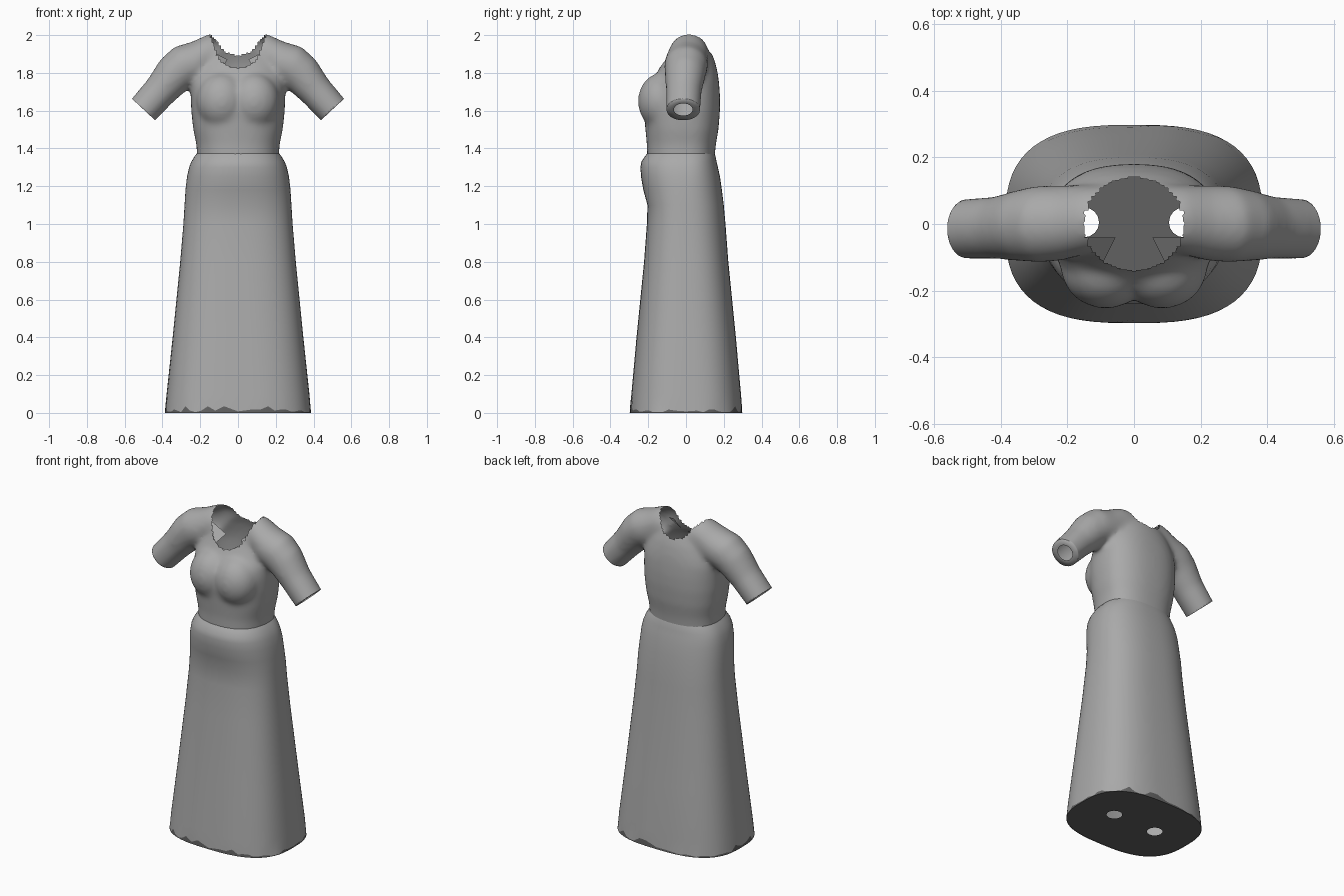
import bpy, bmesh, math, random
from mathutils import Vector

cube = bpy.data.objects.get("Cube")
if cube:
    bpy.data.objects.remove(cube)


def material(name, value):
    mat = bpy.data.materials.new(name)
    mat.use_nodes = True
    colour = (value, value, value, 1)
    mat.diffuse_color = colour
    mat.node_tree.nodes["Principled BSDF"].inputs["Base Color"].default_value = colour
    return mat


cloth = material("grey cloth", .4)
lining = material("dark lining", .12)


def section(bm, z, half_width, front, back, power, count=64):
    """Rounded-box ring with separate front and back depths."""
    ring = []
    for i in range(count):
        a = 2 * math.pi * i / count
        c, s = math.cos(a), math.sin(a)
        x = half_width * math.copysign(abs(c) ** (2 / power), c)
        y = (back if s > 0 else front) * abs(s) ** (2 / power)
        ring.append(bm.verts.new((x, y if s > 0 else -y, z)))
    return ring


def circle(bm, centre, axis, radius, depth, count=32):
    """Oval ring around an axis in the xz plane; depth is its y radius."""
    side = Vector((-axis.z, 0, axis.x))
    return [bm.verts.new(centre + side * radius * math.cos(a) + Vector((0, depth * math.sin(a), 0)))
            for a in (2 * math.pi * i / count for i in range(count))]


def loft(bm, rings, capped=True):
    for low, high in zip(rings, rings[1:]):
        for i in range(len(low)):
            j = (i + 1) % len(low)
            bm.faces.new((low[i], low[j], high[j], high[i]))
    if capped:
        bm.faces.new(rings[0][::-1])
        bm.faces.new(rings[-1])


def finish(bm, name, mats, angle=40):
    mesh = bpy.data.meshes.new(name)
    bm.to_mesh(mesh)
    bm.free()
    obj = bpy.data.objects.new(name, mesh)
    bpy.context.collection.objects.link(obj)
    for mat in mats:
        mesh.materials.append(mat)
    bpy.ops.object.select_all(action='DESELECT')
    obj.select_set(True)
    bpy.context.view_layer.objects.active = obj
    bpy.ops.object.shade_smooth_by_angle(angle=math.radians(angle))
    return obj


# Skirt: height, half width, front depth, back depth, squareness
skirt = [
    (0, .387, .298, .298, 2.8), (.015, .386, .297, .297, 2.8), (.1, .378, .289, .291, 2.8),
    (.4, .346, .262, .264, 2.7), (.8, .306, .222, .224, 2.6),
    (1, .289, .207, .209, 2.5), (1.1, .283, .204, .2, 2.5),
    (1.18, .278, .226, .19, 2.4), (1.25, .27, .238, .18, 2.4),
    (1.3, .259, .241, .169, 2.4), (1.33, .247, .236, .162, 2.4),
    (1.36, .229, .216, .156, 2.4), (1.38, .212, .2, .148, 2.4),
]
bm = bmesh.new()
rings = [section(bm, *row) for row in skirt]
loft(bm, rings, capped=False)
bmesh.ops.recalc_face_normals(bm, faces=bm.faces)
# Ragged dark hem edge
random.seed(4)
for v in rings[1]:
    v.co.z = random.choice((.004, .008, .012, .018, .035))
for f in bm.faces:
    f.material_index = int(any(v in rings[0] for v in f.verts))
finish(bm, "skirt", [cloth, lining])

# Hem floor with two leg openings
bm = bmesh.new()
loops = [section(bm, .003, .386, .297, .297, 2.8)]
for sx in (-1, 1):
    loops.append([bm.verts.new((sx * .15 + .045 * math.cos(a), .005 + .045 * math.sin(a), .003))
                  for a in (math.pi * i / 8 for i in range(16))])
edges = [bm.edges.new((r[i], r[(i + 1) % len(r)])) for r in loops for i in range(len(r))]
bmesh.ops.triangle_fill(bm, use_beauty=True, edges=edges, normal=(0, 0, -1))
finish(bm, "hem_floor", [lining])

# Bodice volume: torso, bust, shoulders and sleeves fused into one skin
torso = [
    (1.2, .22, .2, .15, 2.4), (1.36, .217, .207, .152, 2.4),
    (1.42, .22, .207, .158, 2.4), (1.5, .237, .215, .172, 2.4),
    (1.6, .248, .224, .18, 2.4), (1.68, .25, .222, .18, 2.4),
    (1.75, .25, .188, .175, 2.4), (1.8, .24, .154, .168, 2.3),
    (1.86, .22, .122, .154, 2.2), (1.92, .19, .1, .13, 2.1),
    (1.97, .15, .07, .1, 2),
]
bm = bmesh.new()
loft(bm, [section(bm, *row) for row in torso])
cuff = Vector((.5, -.015, 1.606))
cuff_axis = Vector((.68, 0, -.73)).normalized()
sleeve = [  # x, y, z, axis tilt in degrees, radius, y radius
    (.08, .02, 1.9, 5, .11, .1), (.15, .012, 1.897, 5, .108, .105),
    (.22, .003, 1.855, 12, .113, .114), (.285, 0, 1.836, 28, .115, .116),
    (.34, -.004, 1.79, 42, .108, .108), (.41, -.011, 1.706, 47, .091, .095),
    (.53, -.016, 1.573, 47, .084, .09),
]
for sx in (-1, 1):
    rings = []
    for x, y, z, tilt, radius, depth in sleeve:
        t = math.radians(tilt)
        axis = Vector((sx * math.cos(t), 0, -math.sin(t)))
        rings.append(circle(bm, Vector((sx * x, y, z)), axis, radius, depth))
    loft(bm, rings)
    bust = bmesh.ops.create_uvsphere(bm, u_segments=32, v_segments=16, radius=1)["verts"]
    for v in bust:
        v.co = Vector((v.co.x * .135 + sx * .085, v.co.y * .125 - .13, v.co.z * .15 + 1.65))
bmesh.ops.recalc_face_normals(bm, faces=bm.faces)
volume = finish(bm, "bodice_volume", [cloth])
remesh = volume.modifiers.new("fuse", 'REMESH')
remesh.mode = 'VOXEL'
remesh.voxel_size = .012
soften = volume.modifiers.new("soften", 'SMOOTH')
soften.factor = .5
soften.iterations = 22
fused = volume.evaluated_get(bpy.context.evaluated_depsgraph_get())
bm = bmesh.new()
bm.from_mesh(fused.to_mesh())
bpy.data.objects.remove(volume)


def cut(faces, point, normal):
    """Trim the given faces beyond a plane and return the open edge."""
    geom = set(faces)
    for f in faces:
        geom.update(f.verts)
        geom.update(f.edges)
    result = bmesh.ops.bisect_plane(bm, geom=list(geom), plane_co=point, plane_no=normal,
                                    clear_outer=True)
    return [e for e in result["geom_cut"] if isinstance(e, bmesh.types.BMEdge)]


# Open waist, hidden under the skirt top
cut(bm.faces[:], (0, 0, 1.325), (0, 0, -1))

# Sleeve ends turned inward around a small arm opening
for sx in (-1, 1):
    point = Vector((sx * cuff.x, cuff.y, cuff.z))
    arm = [f for f in bm.faces if f.calc_center_median().x * sx > .32]
    rim = cut(arm, point, (sx * cuff_axis.x, 0, cuff_axis.z))
    inner = bmesh.ops.extrude_edge_only(bm, edges=rim)["geom"]
    for v in inner:
        if isinstance(v, bmesh.types.BMVert):
            v.co = point + (v.co - point) * .56

# Neck opening: ragged oval cut straight down through the shoulders
neck = [f for f in bm.faces if f.calc_center_median().z > 1.72
        and (f.calc_center_median().x / .15) ** 2 + (f.calc_center_median().y / .14) ** 2 < 1]
bmesh.ops.delete(bm, geom=neck, context='FACES')
bmesh.ops.recalc_face_normals(bm, faces=bm.faces)
finish(bm, "bodice", [cloth], angle=100)

# Torn collar flaps folded into the neck opening
bm = bmesh.new()
for sx in (-1, 1):
    corners = [(.055, -.04, 1.87), (.15, -.04, 1.92), (.15, -.09, 1.89), (.09, -.11, 1.82)]
    bm.faces.new([bm.verts.new((sx * x, y, z)) for x, y, z in corners][::sx])
finish(bm, "collar_flaps", [cloth])
